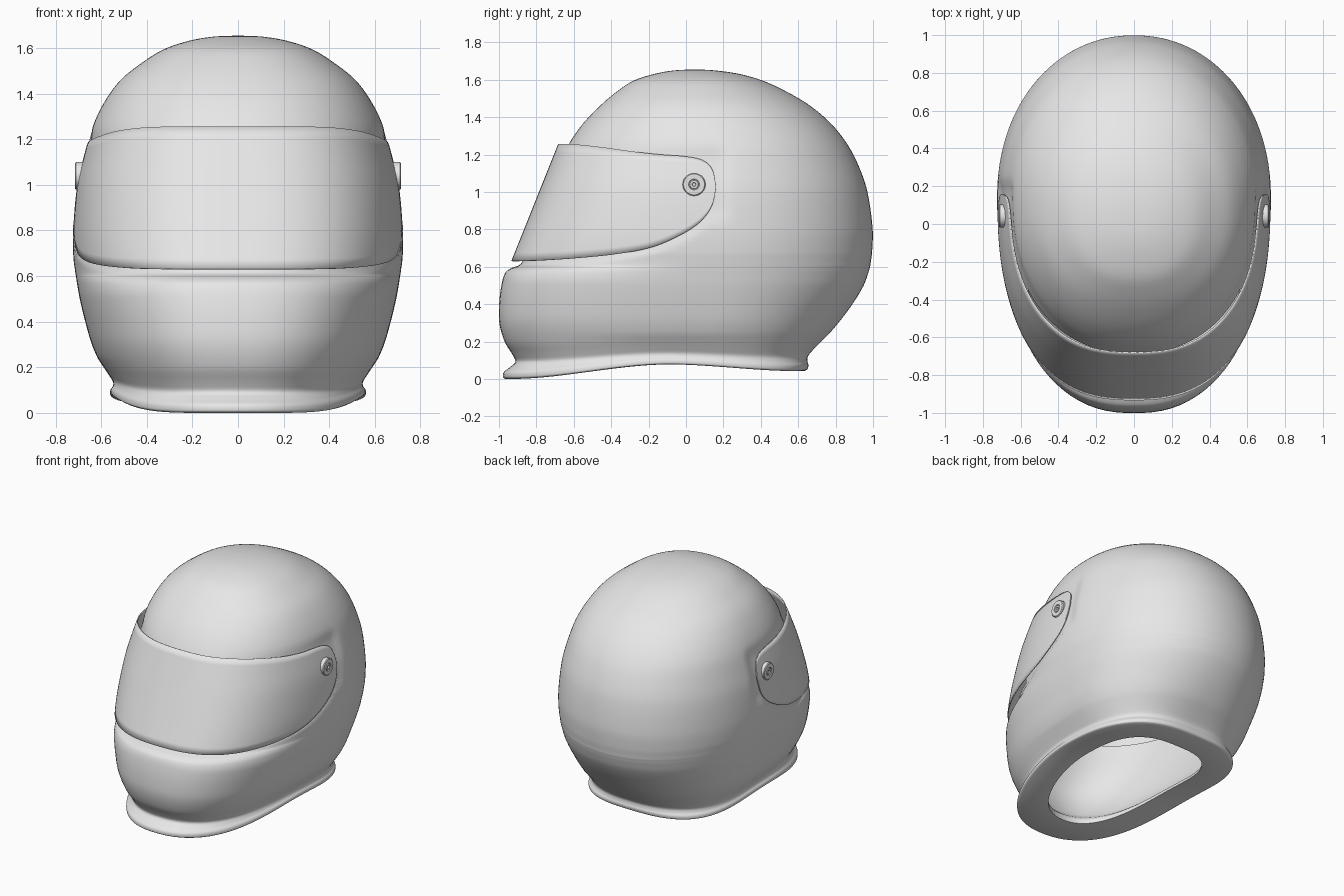
import bpy, bmesh, math

if "Cube" in bpy.data.objects:
    bpy.data.objects.remove(bpy.data.objects["Cube"])

grey = bpy.data.materials.new("light grey")
grey.diffuse_color = (0.8, 0.8, 0.8, 1)
grey.use_nodes = True
grey.node_tree.nodes["Principled BSDF"].inputs["Base Color"].default_value = grey.diffuse_color


def clamp(t):
    return max(0.0, min(1.0, t))


def smooth(t):
    t = clamp(t)
    return t * t * (3 - 2 * t)


def curve(keys, sub):
    """Smooth curve through key rows, spaced by chord length."""
    t = [0.0]
    for a, b in zip(keys, keys[1:]):
        t.append(t[-1] + math.dist(a, b))
    n = len(keys)
    tan = []
    for i in range(n):
        a, b = max(i - 1, 0), min(i + 1, n - 1)
        tan.append([(q - p) / (t[b] - t[a]) for p, q in zip(keys[a], keys[b])])
    out = []
    for i in range(n - 1):
        d = t[i + 1] - t[i]
        for k in range(sub):
            s = k / sub
            h0, h1 = 2*s**3 - 3*s*s + 1, s**3 - 2*s*s + s
            h2, h3 = 3*s*s - 2*s**3, s**3 - s*s
            out.append([h0*p + h1*d*m + h2*q + h3*d*w for p, m, q, w in
                        zip(keys[i], tan[i], keys[i + 1], tan[i + 1])])
    out.append(list(keys[-1]))
    return out


def lookup(rows, x):
    """Linear lookup by first column (rising)."""
    for a, b in zip(rows, rows[1:]):
        if x <= b[0]:
            s = clamp((x - a[0]) / max(b[0] - a[0], 1e-9))
            return [p + (q - p) * s for p, q in zip(a, b)]
    return rows[-1]


def finish(bm, name, solid=0.0, angle=40):
    bmesh.ops.recalc_face_normals(bm, faces=bm.faces)
    me = bpy.data.meshes.new(name)
    bm.to_mesh(me)
    bm.free()
    me.materials.append(grey)
    ob = bpy.data.objects.new(name, me)
    bpy.context.collection.objects.link(ob)
    bpy.ops.object.select_all(action='DESELECT')
    ob.select_set(True)
    bpy.context.view_layer.objects.active = ob
    bpy.ops.object.shade_smooth_by_angle(angle=math.radians(angle))
    if solid:
        m = ob.modifiers.new("thickness", 'SOLIDIFY')
        m.thickness = solid
        m.offset = 0
    return ob


# Shell profile: height, front y, back y, half width (crown down to rim)
OUTER = [(1.655, .045, .055, .005), (1.650, -.06, .15, .11), (1.632, -.165, .28, .215),
         (1.595, -.28, .41, .325), (1.54, -.365, .53, .415), (1.46, -.46, .665, .515),
         (1.36, -.555, .78, .588), (1.25, -.63, .866, .64), (1.13, -.685, .927, .676),
         (1.0, -.735, .97, .706), (.8, -.82, .998, .724), (.68, -.86, .995, .722),
         (.625, -.877, .988, .715), (.608, -.893, .986, .7125), (.592, -.935, .982, .710),
         (.567, -.967, .975, .706), (.5, -.987, .95, .694), (.4, -.999, .89, .67),
         (.3, -.998, .815, .641), (.2, -.97, .73, .597), (.125, -.925, .67, .562),
         (.09, -.913, .65, .548), (.06, -.945, .65, .549), (.035, -.975, .655, .56),
         (.01, -.978, .648, .56), (0, -.965, .63, .55)]
# Inside of the shell, from the neck hole up to the crown
INNER = [(0, -.75, .46, .37), (.04, -.75, .47, .38), (.12, -.82, .56, .46),
         (.35, -.89, .76, .56), (.68, -.80, .89, .63), (.9, -.73, .89, .62),
         (1.13, -.63, .84, .58), (1.35, -.47, .70, .49), (1.48, -.30, .50, .35),
         (1.55, -.1, .27, .17), (1.56, .06, .09, .01)]
# Visor: fraction back from the front, lower edge z, upper edge z
VISOR = [(0, .63, 1.255), (.12, .633, 1.252), (.3, .645, 1.236), (.5, .667, 1.213),
         (.67, .702, 1.198), (.8, .76, 1.190), (.9, .825, 1.175), (.955, .885, 1.148),
         (.985, .945, 1.105), (1, 1.02, 1.035)]
SEG = 144
edges = curve(VISOR, 8)


def visor_front(z):
    return -.68 - (1.255 - z) * .4


def ring(h, yf, yb, w, dent):
    t = clamp(1 - h / .4) ** 2
    yc = .14 - .14 * t - .09 * clamp((h - 1.25) / .4)
    nf = 2.25 + .2 * smooth((.66 - h) / .15) - .2 * t
    nb = 2.08 + .85 * t
    pts = []
    for i in range(SEG):
        a = 2 * math.pi * i / SEG
        c, s = math.sin(a), -math.cos(a)          # a = 0 faces the front
        n, ext = (nf, yc - yf) if s < 0 else (nb, yb - yc)
        r = (abs(c / w) ** n + abs(s / max(ext, .003)) ** n) ** (-1 / n)
        x, y = r * c, yc + r * s
        # wavy bottom edge, highest at the sides
        lift = .078 * smooth((y + .94) / .85) - .036 * smooth((y + .1) / .7)
        z = h + lift * clamp(1 - h / .24)
        # shallow recess that takes the visor's sides
        if dent and .55 < z < 1.3 and y < .3:
            q = clamp((y - visor_front(z)) / (.16 - visor_front(z)))
            low = lookup(edges, min(q, .955))[1]
            x *= 1 - .024 * (smooth((.25 - y) / .08) * smooth((z - low + .04) / .05)
                             * smooth((1.27 - z) / .1))
        pts.append((x, y, z))
    return pts


# Shell: outer skin, rim and inside in one loft
outer, inner = curve(OUTER, 5), curve(INNER, 4)
rows = outer + inner
bm = bmesh.new()
rings = [[bm.verts.new(p) for p in ring(*r, j < len(outer))] for j, r in enumerate(rows)]
bm.faces.new(rings[0])
bm.faces.new(rings[-1])
hole_cols = round(SEG * 50 / 360)
hole = []
for j in range(len(rows) - 1):
    for i in range(SEG):
        k = (i + 1) % SEG
        f = bm.faces.new((rings[j][i], rings[j][k], rings[j + 1][k], rings[j + 1][i]))
        front = i < hole_cols or i >= SEG - hole_cols
        if front and .679 < (rows[j][0] + rows[j + 1][0]) / 2 < 1.131:
            hole.append(f)
# Eye opening behind the visor
bmesh.ops.delete(bm, geom=hole, context='FACES')
bmesh.ops.bridge_loops(bm, edges=[e for e in bm.edges if e.is_boundary])
finish(bm, "helmet_shell")

# Visor: thin curved sheet with rounded ends
widths = sorted([r[0], r[3]] for r in outer)
bm = bmesh.new()
N, M = 56, 14
cols = []
for i in range(-N, N + 1):
    q = math.sin(math.pi / 2 * abs(i) / N) ** 2.2
    _, lo, hi = lookup(edges, q)
    col = []
    for j in range(M + 1):
        z = lo + (hi - lo) * j / M
        yf = visor_front(z)
        w = lookup(widths, z)[1] - .005
        x = w * (1 - (1 - q) ** 2.55) ** (1 / 2.55)
        col.append(bm.verts.new((math.copysign(x, i), yf + q * (.16 - yf), z)))
    cols.append(col)
for a, b in zip(cols, cols[1:]):
    for j in range(M):
        bm.faces.new((a[j], b[j], b[j + 1], a[j + 1]))
finish(bm, "visor", solid=.008)

# Pivot screws: lathed washer with a recessed groove and socket
KNOB = [(-.02, .061), (.012, .061), (.017, .056), (.017, .029), (.010, .027),
        (.010, .024), (.017, .022), (.017, .011), (.008, .009), (.008, .001)]
for side, name in ((1, "right_pivot"), (-1, "left_pivot")):
    bm = bmesh.new()
    loops = []
    for off, r in KNOB:
        loops.append([bm.verts.new((side * (.698 + off),
                                    .043 + r * math.cos(2 * math.pi * k / 32),
                                    1.04 + r * math.sin(2 * math.pi * k / 32)))
                      for k in range(32)])
    for a, b in zip(loops, loops[1:]):
        for k in range(32):
            m = (k + 1) % 32
            bm.faces.new((a[k], a[m], b[m], b[k]))
    bm.faces.new(loops[0])
    bm.faces.new(loops[-1])
    finish(bm, name, angle=30)
